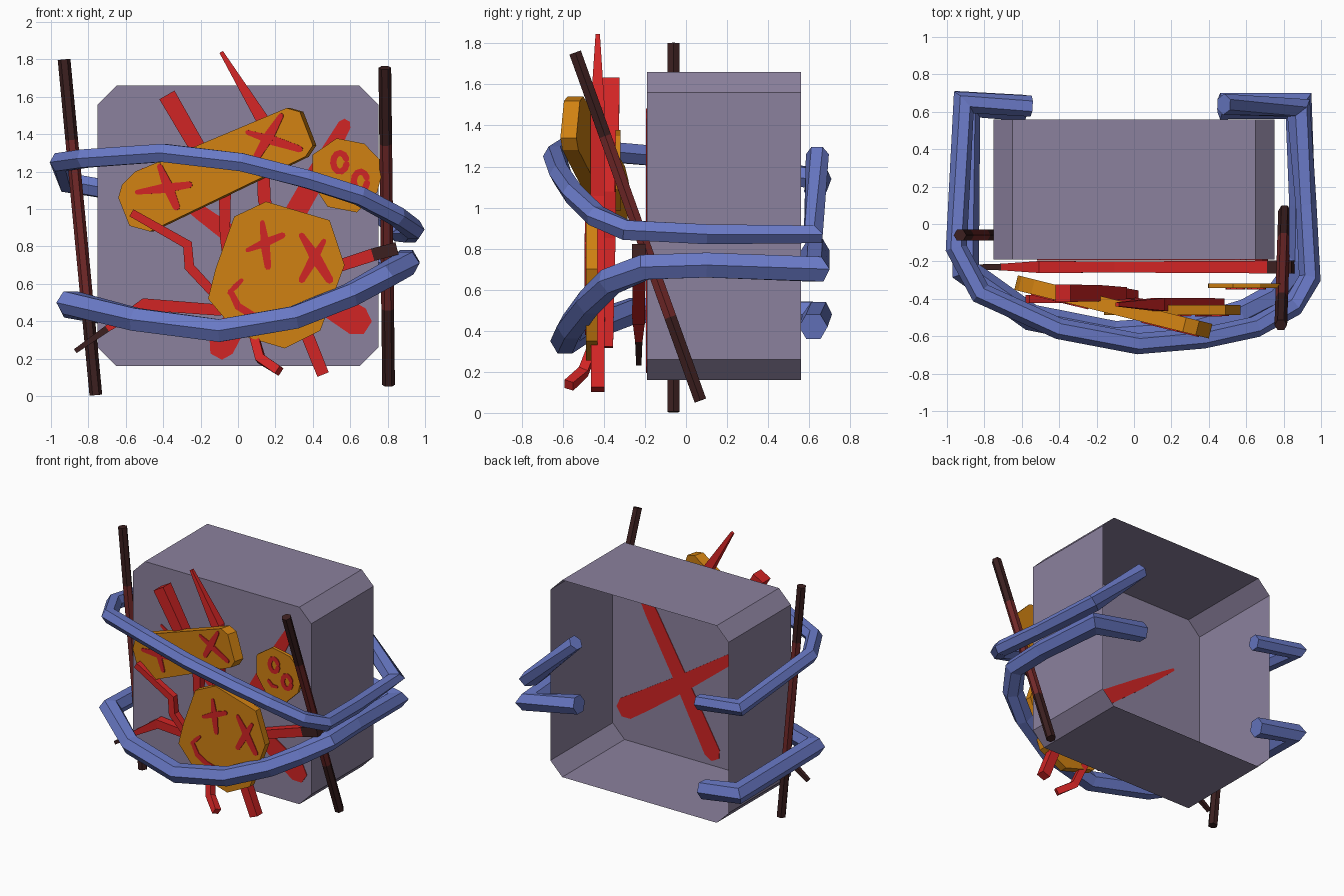
import bpy, bmesh, math
from mathutils import Vector

if "Cube" in bpy.data.objects:
    bpy.data.objects.remove(bpy.data.objects["Cube"])


def material(name, r, g, b):
    m = bpy.data.materials.new(name)
    m.diffuse_color = (r, g, b, 1)
    m.use_nodes = True
    m.node_tree.nodes["Principled BSDF"].inputs["Base Color"].default_value = m.diffuse_color
    return m


GREY = material("purple grey", 0.26, 0.22, 0.34)
ORANGE = material("orange", 0.63, 0.22, 0.006)
RED = material("red", 0.64, 0.018, 0.018)
BLUE = material("blue", 0.14, 0.19, 0.56)
DARK = material("dark brown", 0.045, 0.014, 0.014)
MAROON = material("maroon", 0.17, 0.022, 0.022)


def finish(bm, name, mats):
    bmesh.ops.recalc_face_normals(bm, faces=bm.faces)
    me = bpy.data.meshes.new(name)
    bm.to_mesh(me)
    bm.free()
    for m in mats:
        me.materials.append(m)
    ob = bpy.data.objects.new(name, me)
    bpy.context.collection.objects.link(ob)
    return ob


def tube(name, pts, radii, sides, up, mats, seg_mats=None, spin=0.0):
    """Faceted bar swept along a path, mitred at the bends."""
    pts = [Vector(p) for p in pts]
    up = Vector(up)
    n = len(pts)
    if not isinstance(radii, (list, tuple)):
        radii = [radii] * n
    bm = bmesh.new()
    rings = []
    for i, p in enumerate(pts):
        a = (p - pts[i - 1]).normalized() if i else (pts[1] - p).normalized()
        b = (pts[i + 1] - p).normalized() if i < n - 1 else a
        t = (a + b).normalized()
        miter = min(1 / max(t.dot(a), 0.1), 1.4)
        s = t.cross(up).normalized()
        u = s.cross(t)
        ring = []
        for k in range(sides):
            ang = spin + 2 * math.pi * k / sides
            ring.append(bm.verts.new(p + radii[i] * (s * math.cos(ang) * miter + u * math.sin(ang))))
        rings.append(ring)
    for i in range(n - 1):
        for k in range(sides):
            j = (k + 1) % sides
            f = bm.faces.new((rings[i][k], rings[i][j], rings[i + 1][j], rings[i + 1][k]))
            f.material_index = seg_mats[i] if seg_mats else 0
    for ring, i in ((rings[0], 0), (rings[-1], -1)):
        f = bm.faces.new(ring)
        f.material_index = seg_mats[i] if seg_mats else 0
    return finish(bm, name, mats)


def slab(name, outline, y0, k, thick, mat):
    """Outline in x,z on the plane y = y0 + k*x, thickened backwards."""
    d = Vector((-k, 1, 0)).normalized() * thick
    bm = bmesh.new()
    front = [bm.verts.new((x, y0 + k * x, z)) for x, z in outline]
    back = [bm.verts.new(v.co + d) for v in front]
    bm.faces.new(front)
    bm.faces.new(back[::-1])
    for i in range(len(front)):
        j = (i + 1) % len(front)
        bm.faces.new((front[i], front[j], back[j], back[i]))
    return finish(bm, name, [mat])


def stroke(pts, widths):
    """Outline of a brush stroke with blunt round ends."""
    pts = [Vector(p) for p in pts]
    n = len(pts)
    left, right = [], []
    for i, p in enumerate(pts):
        t = (pts[min(i + 1, n - 1)] - pts[max(i - 1, 0)]).normalized()
        s = Vector((-t.y, t.x)) * widths[i] / 2
        if i == 0:
            left += [p - t * widths[i] * 0.4 + s * 0.5]
            right += [p - t * widths[i] * 0.4 - s * 0.5]
        left.append(p + s)
        right.append(p - s)
        if i == n - 1:
            left += [p + t * widths[i] * 0.4 + s * 0.5]
            right += [p + t * widths[i] * 0.4 - s * 0.5]
    return [tuple(v) for v in left + right[::-1]]


# Hollow body: eight-sided shell, closed at the front and open at the back
profile = [(0.65, 0.16), (0.75, 0.26), (0.75, 1.56), (0.65, 1.66)]
profile += [(-x, z) for x, z in reversed(profile)]
bm = bmesh.new()
f_ring = [bm.verts.new((x, -0.19, z)) for x, z in profile]
b_ring = [bm.verts.new((x, 0.56, z)) for x, z in profile]
bm.faces.new(f_ring)
for i in range(8):
    j = (i + 1) % 8
    bm.faces.new((f_ring[i], f_ring[j], b_ring[j], b_ring[i]))
finish(bm, "body_shell", [GREY])

# Crossed painted smears, showing on both sides of the front wall
slab("smear_up", stroke([(0.57, 1.45), (0.42, 1.18), (0.16, 0.72), (-0.09, 0.26)],
                        [0.07, 0.11, 0.12, 0.14]), -0.1945, 0, 0.009, RED)
slab("smear_down", stroke([(0.64, 0.40), (0.5, 0.49), (0.16, 0.72), (-0.2, 0.98), (-0.51, 1.21)],
                          [0.16, 0.15, 0.12, 0.08, 0.02]), -0.1948, 0, 0.0096, RED)

# Wrapping bands
tube("upper_band", [(-.55, .63, 1.08), (-.91, .65, 1.14), (-.95, -.13, 1.25), (-.82, -.37, 1.27),
                    (-.4, -.56, 1.30), (.02, -.64, 1.25), (.37, -.61, 1.16), (.65, -.55, 1.07),
                    (.85, -.44, .96), (.94, -.29, .89), (.92, .1, .87), (.88, .62, .87),
                    (.48, .64, 1.26)], 0.056, 6, (0, 0, 1), [BLUE])
tube("lower_band", [(-.58, .62, .42), (-.89, .64, .48), (-.9, -.25, .5), (-.55, -.5, .41),
                    (-.1, -.59, .35), (.3, -.56, .42), (.6, -.47, .54), (.78, -.37, .64),
                    (.9, -.2, .71), (.9, .1, .72), (.88, .63, .70), (.46, .63, .79)],
     0.07, 6, (0, 0, 1), [BLUE])


# Side rods, darker toward the ends
def rod(name, a, b):
    a, b = Vector(a), Vector(b)
    stops = [0, 0.1, 0.24, 0.76, 0.9, 1]
    tube(name, [a.lerp(b, t) for t in stops], 0.034, 6, (0, 1, 0),
         [DARK, MAROON, RED], [0, 0, 1, 0, 0])


rod("left_rod", (-.76, -.06, 0.005), (-.93, -.06, 1.80))
rod("right_rod", (.805, .07, 0.06), (.785, -.54, 1.755))

# Red sticks and splinters across the front
Y = (0, 1, 0)
Q = math.pi / 4
tube("low_spike", [(-.87, -.23, .24), (-.7, -.23, .36), (-.5, -.23, .49), (-.1, -.23, .46),
                   (.4, -.23, .65), (.72, -.23, .755), (.85, -.23, .79)],
     [.018, .025, .045, .042, .045, .048, .048], 4, Y, [DARK, RED], [0, 1, 1, 1, 1, 0], Q)
tube("left_board", [(-.38, -.37, 1.61), (-.2, -.37, 1.3), (-.07, -.37, 1.07), (-.07, -.37, .85),
                    (.0, -.38, .32)], [.066, .06, .045, .038, .035], 4, Y, [RED], None, Q)
tube("long_spike", [(-.09, -.43, 1.84), (.13, -.43, 1.48), (.14, -.43, 1.05), (.3, -.43, .5),
                    (.455, -.43, .115)], [.015, .048, .048, .048, .046], 4, Y, [RED], None, Q)
tube("crooked_stick", [(-.57, -.40, .98), (-.27, -.40, .81), (-.26, -.40, .69), (-.13, -.40, .55),
                       (.07, -.43, .38), (.12, -.50, .20), (.22, -.57, .135)],
     [.03, .034, .036, .034, .034, .034, .034], 4, Y, [RED], None, Q)

# Hanging plates
slab("long_plate", [(-.64, 1.06), (-.62, 1.13), (-.55, 1.20), (.26, 1.54), (.33, 1.52), (.40, 1.34),
                    (.36, 1.28), (-.47, .88), (-.58, .91)], -.512, -.25, .08, ORANGE)
slab("large_plate", [(-.02, .96), (.15, 1.04), (.49, .94), (.57, .70), (.44, .35), (.25, .255),
                     (.0, .33), (-.16, .52), (-.12, .68)], -.487, 0, .055, ORANGE)
slab("small_plate", [(.58 + r * math.cos(a), 1.185 + r * math.sin(a)) for r, a in
                     [((.21, .19, .2)[i % 3], math.radians(45 * i + 15)) for i in range(8)]],
     -.343, 0, .025, ORANGE)

# Painted crosses: (start, end) pairs, on each plate
P1, P2, P3 = (-.512, -.25), (-.487, 0), (-.343, 0)
for i, (a, b, w, (y0, k)) in enumerate([
        ((-.54, 1.09), (-.26, 1.13), .05, P1), ((-.42, 1.23), (-.33, 1.01), .055, P1),
        ((.05, 1.41), (.33, 1.32), .05, P1), ((.23, 1.50), (.10, 1.28), .055, P1),
        ((.13, .93), (.16, .69), .05, P2), ((.05, .78), (.24, .86), .045, P2),
        ((.34, .86), (.49, .62), .06, P2), ((.46, .83), (.34, .62), .05, P2),
        ((-.05, .55), (.02, .62), .03, P2)]):
    mid = ((a[0] + b[0]) / 2, (a[1] + b[1]) / 2)
    slab("cross_stroke_%d" % (i + 1), stroke([a, mid, b], [w * .5, w, w * .7]),
         y0 - .006 - .0003 * (i % 2), k, .008, RED)

# Painted mouths
slab("large_mouth", stroke([(-.04, .56), (0, .48), (.08, .43), (.2, .40), (.3, .43)],
                           [.03, .04, .04, .04, .02]), P2[0] - .006, 0, .008, RED)
slab("small_mouth", stroke([(.50, 1.12), (.53, 1.09), (.57, 1.09)], [.025, .03, .02]),
     P3[0] - .006, 0, .008, RED)

# Painted ring eyes, each an almost closed stroke
for name, cx, cz in (("upper_ring_eye", .545, 1.25), ("lower_ring_eye", .655, 1.15)):
    pts = [(cx + .036 * math.cos(a), cz + .05 * math.sin(a)) for a in
           [math.radians(20 + 33 * i) for i in range(11)]]
    slab(name, stroke(pts, [.034] * 11), P3[0] - .006, 0, .008, RED)
